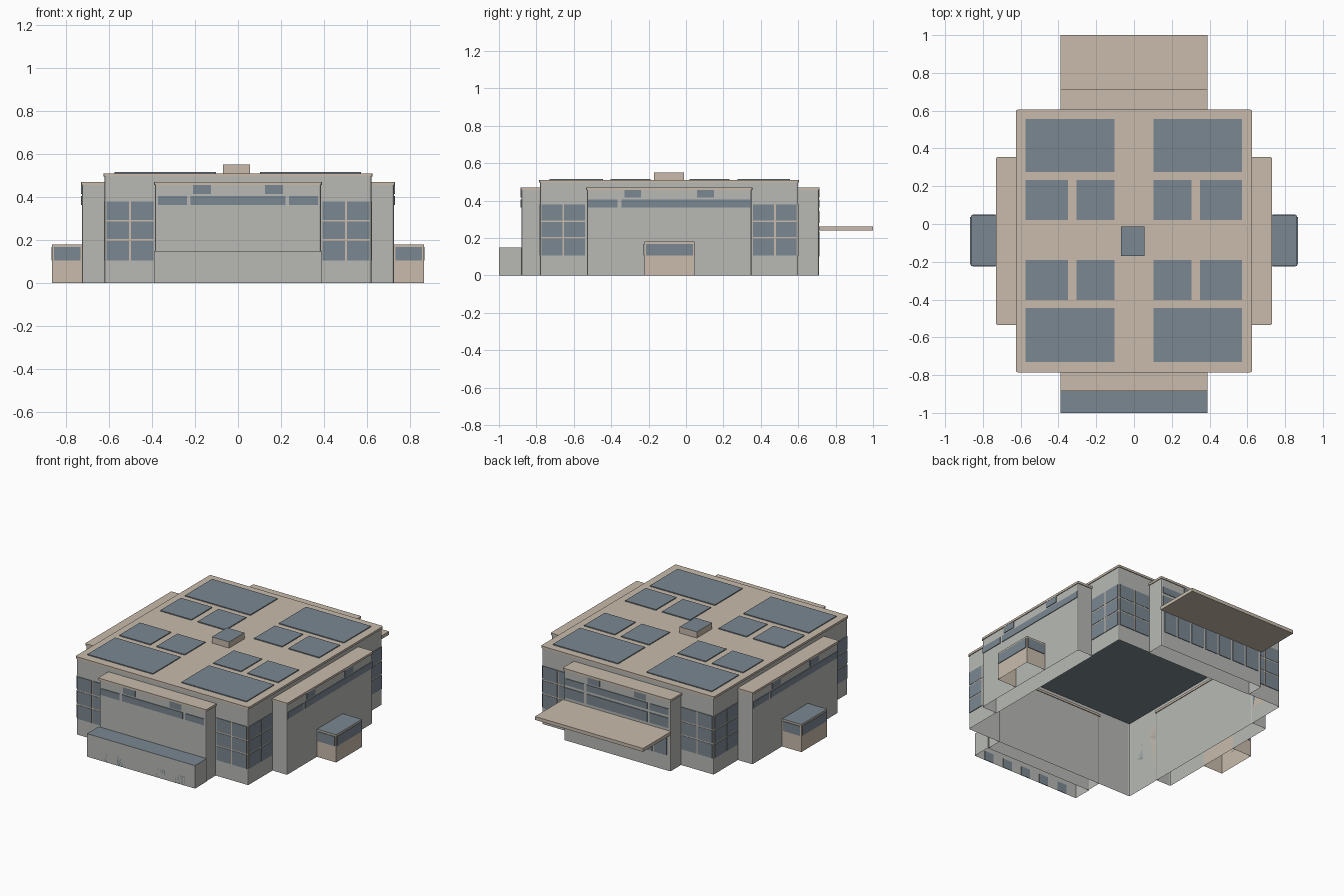
import bpy
import bmesh

cube = bpy.data.objects.get("Cube")
if cube:
    bpy.data.objects.remove(cube)


def material(name, rgb):
    m = bpy.data.materials.new(name)
    m.use_nodes = True
    m.diffuse_color = (*rgb, 1)
    m.node_tree.nodes["Principled BSDF"].inputs["Base Color"].default_value = (*rgb, 1)
    return m


GREY = material("concrete grey", (0.48, 0.49, 0.46))
TAN = material("sand trim", (0.58, 0.50, 0.41))
BLUE = material("slate blue", (0.195, 0.245, 0.285))


def boxes(name, spans, side, top=None, bevel=0, open_bottom=False):
    """Object made of boxes, each given as x, y and z spans."""
    bm = bmesh.new()
    for span in spans:
        verts = bmesh.ops.create_cube(bm, size=1)["verts"]
        for v in verts:
            for i in range(3):
                v.co[i] = span[i][1] if v.co[i] > 0 else span[i][0]
    if bevel:
        upright = [e for e in bm.edges
                   if abs(e.verts[0].co.z - e.verts[1].co.z) > 0.001]
        bmesh.ops.bevel(bm, geom=upright, offset=bevel, segments=2,
                        profile=0.5, affect="EDGES")
    bm.normal_update()
    for f in bm.faces:
        f.material_index = 1 if top and f.normal.z > 0.5 else 0
    if open_bottom:
        under = [f for f in bm.faces if f.normal.z < -0.5]
        bmesh.ops.delete(bm, geom=under, context="FACES")
    mesh = bpy.data.meshes.new(name)
    bm.to_mesh(mesh)
    bm.free()
    mesh.materials.append(side)
    if top:
        mesh.materials.append(top)
    obj = bpy.data.objects.new(name, mesh)
    bpy.context.collection.objects.link(obj)
    return obj


def pane(side, a, b, z, depth=0.004):
    """Thin plate lying on the outside of a wall; side = (axis, wall position, direction)."""
    axis, wall, out = side
    thick = tuple(sorted((wall, wall + out * depth)))
    return (thick, (a, b), z) if axis == "x" else ((a, b), thick, z)


def block(name, x, y, height, cap_depth=0.014, lip=0.005):
    """Open-bottomed wall shell with a sand-coloured roof cap."""
    boxes(name + "_walls", [(x, y, (0, height - cap_depth / 2))], GREY,
          bevel=0.008, open_bottom=True)
    boxes(name + "_cap", [((x[0] - lip, x[1] + lip), (y[0] - lip, y[1] + lip),
                           (height - cap_depth, height))], TAN, bevel=0.008)


# Main hall, with its ceiling lining
block("main_hall", (-0.62, 0.62), (-0.78, 0.60), 0.51)
boxes("ceiling", [((-0.615, 0.615), (-0.775, 0.595), (0.49, 0.494))], BLUE)

# Four wings
HALF = 0.385
block("front_wing", (-HALF, HALF), (-0.88, -0.775), 0.47)
block("back_wing", (-HALF, HALF), (0.595, 0.71), 0.47)
block("left_wing", (0.615, 0.725), (-0.53, 0.35), 0.47)
block("right_wing", (-0.725, -0.615), (-0.53, 0.35), 0.47)

# Low front annex with ground windows
boxes("front_annex", [((-0.39, 0.39), (-1, -0.88), (0, 0.15))], GREY, BLUE,
      open_bottom=True)
boxes("annex_windows", [pane(("y", -0.996, -1), i * 0.14 - 0.033, i * 0.14 + 0.033, (0, 0.06))
                        for i in range(-2, 3)], BLUE)

# Back canopy
boxes("canopy", [((-0.39, 0.39), (0.71, 1), (0.24, 0.262))], TAN)

# Side porches with a glazed band
for name, s in (("left", 1), ("right", -1)):
    x = tuple(sorted((s * 0.725, s * 0.864)))
    y = (-0.222, 0.045)
    boxes(name + "_porch", [(x, y, (0, 0.18))], TAN, BLUE, open_bottom=True)
    band = (0.105, 0.168)
    boxes(name + "_porch_band", [
        pane(("x", s * 0.864, s), y[0] + 0.008, y[1] - 0.008, band),
        pane(("y", y[0], -1), x[0] + 0.008, x[1] - 0.008, band),
        pane(("y", y[1], 1), x[0] + 0.008, x[1] - 0.008, band)], BLUE)

# High window strips and small lights on the wings
STRIP, SMALL = (0.363, 0.405), (0.415, 0.458)
END_STRIPS = [(-0.372, -0.238), (-0.22, 0.22), (0.238, 0.372)]
END_SMALL = [(-0.21, -0.125), (0.125, 0.21)]
SIDE_STRIPS = [(-0.525, -0.365), (-0.345, 0.345)]
SIDE_SMALL = [(-0.33, -0.24), (0.06, 0.15)]
for name, side in (("front", ("y", -0.88, -1)), ("back", ("y", 0.71, 1))):
    boxes(name + "_wing_windows",
          [pane(side, a, b, STRIP) for a, b in END_STRIPS] +
          [pane(side, a, b, SMALL) for a, b in END_SMALL], BLUE)
for name, s in (("left", 1), ("right", -1)):
    # The right side is the left side turned half round about the wing middle
    def turn(a, b):
        return (a, b) if s > 0 else (-0.18 - b, -0.18 - a)
    side = ("x", s * 0.725, s)
    boxes(name + "_wing_windows",
          [pane(side, *turn(a, b), STRIP) for a, b in SIDE_STRIPS] +
          [pane(side, *turn(a, b), SMALL) for a, b in SIDE_SMALL], BLUE)

# Back entrance glazing, above and below the canopy
BACK = ("y", 0.71, 1)
boxes("entrance_windows", [pane(BACK, i * 0.105 - 0.045, i * 0.105 + 0.045, (0.10, 0.235))
                           for i in range(-3, 4)], BLUE)
boxes("upper_entrance_windows", [pane(BACK, a, b, (0.28, 0.345))
                                 for a, b in END_STRIPS], BLUE)

# Corner windows of the main hall: sand frames with two by three panes
ROWS = [(0.105, 0.196), (0.204, 0.286), (0.294, 0.38)]
corners = [(("y", wall, out), lo, hi)
           for wall, out in ((-0.78, -1), (0.60, 1))
           for lo, hi in ((-0.612, -0.392), (0.392, 0.612))]
corners += [(("x", s * 0.62, s), lo, hi)
            for s in (-1, 1)
            for lo, hi in ((-0.772, -0.54), (0.358, 0.592))]
frames, glass = [], []
for side, lo, hi in corners:
    mid = (lo + hi) / 2
    frames.append(pane(side, lo, hi, (0.105, 0.38), 0.002))
    glass += [pane(side, a, b, row)
              for a, b in ((lo, mid - 0.005), (mid + 0.005, hi)) for row in ROWS]
boxes("corner_window_frames", frames, TAN)
boxes("corner_window_glass", glass, BLUE)

# Rooftop panels and vent
LARGE_X = [(-0.575, -0.103), (0.103, 0.572)]
SMALL_X = [(-0.575, -0.35), (-0.305, -0.103), (0.103, 0.305), (0.35, 0.572)]
LEVEL = (0.508, 0.516)
boxes("roof_panels",
      [(x, y, LEVEL) for x in LARGE_X for y in ((0.275, 0.555), (-0.73, -0.445))] +
      [(x, y, LEVEL) for x in SMALL_X for y in ((0.02, 0.233), (-0.403, -0.19))], BLUE)
boxes("roof_vent", [((-0.07, 0.055), (-0.17, -0.012), (0.505, 0.55))], TAN, BLUE)
